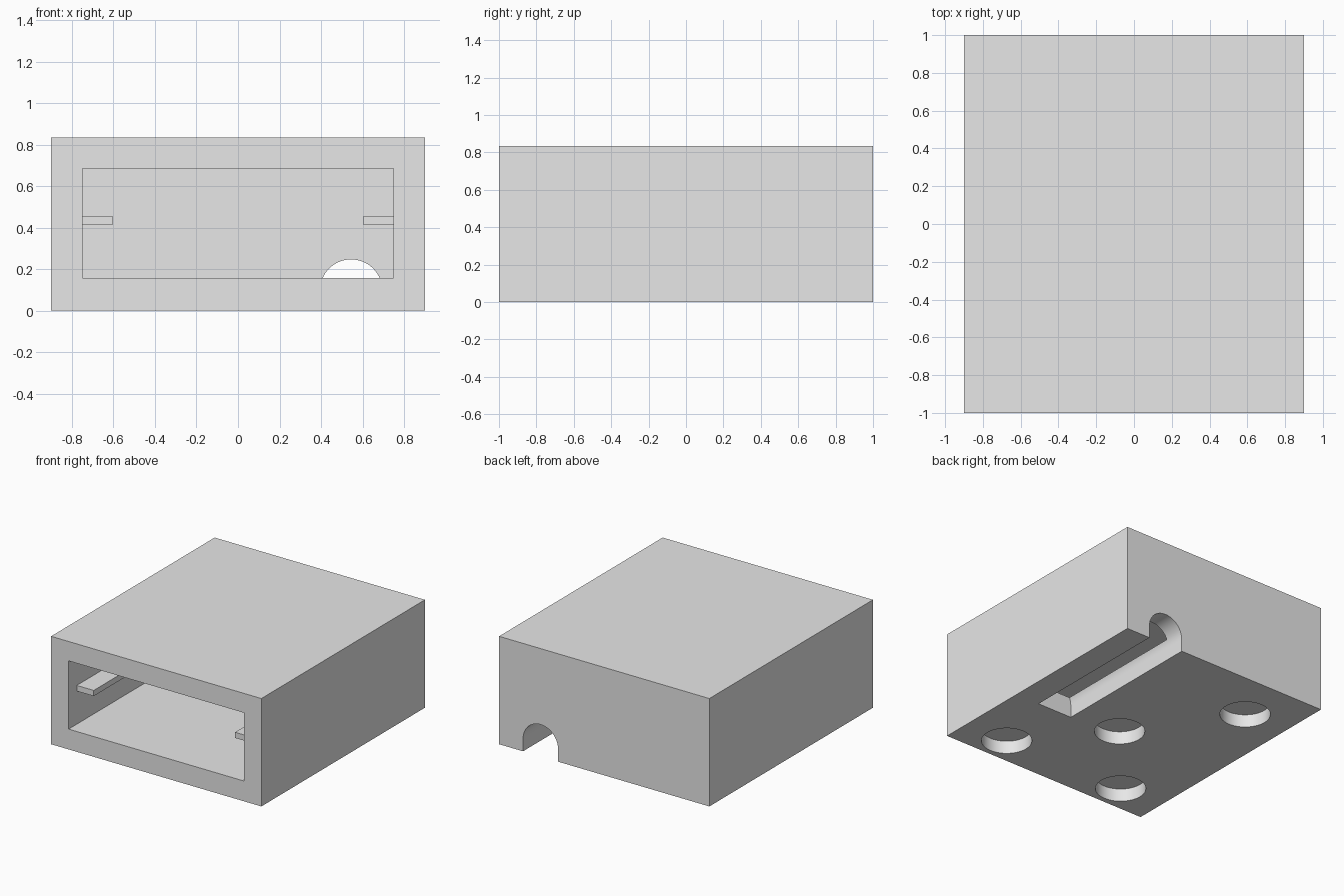
import bpy
import bmesh
from math import sin, cos, pi, radians

if "Cube" in bpy.data.objects:
    bpy.data.objects.remove(bpy.data.objects["Cube"], do_unlink=True)

grey = bpy.data.materials.new("light_grey")
grey.use_nodes = True
colour = (0.8, 0.8, 0.8, 1)
grey.diffuse_color = colour
grey.node_tree.nodes["Principled BSDF"].inputs["Base Color"].default_value = colour


def prism(name, points, offset):
    """Extrude a closed outline of 3D points along the offset vector."""
    bm = bmesh.new()
    face = bm.faces.new([bm.verts.new(p) for p in points])
    result = bmesh.ops.extrude_face_region(bm, geom=[face])
    moved = [v for v in result["geom"] if isinstance(v, bmesh.types.BMVert)]
    bmesh.ops.translate(bm, verts=moved, vec=offset)
    bmesh.ops.recalc_face_normals(bm, faces=bm.faces)
    mesh = bpy.data.meshes.new(name)
    bm.to_mesh(mesh)
    bm.free()
    mesh.materials.append(grey)
    obj = bpy.data.objects.new(name, mesh)
    bpy.context.collection.objects.link(obj)
    return obj


def block(name, x, y, z):
    """Box from (min, max) ranges."""
    outline = [(x[0], y[0], z[0]), (x[1], y[0], z[0]),
               (x[1], y[0], z[1]), (x[0], y[0], z[1])]
    return prism(name, outline, (0, y[1] - y[0], 0))


def cut(target, cutter):
    """Subtract the cutter from the target, then discard it."""
    cutter.hide_render = True
    mod = target.modifiers.new("cut", 'BOOLEAN')
    mod.operation = 'DIFFERENCE'
    mod.solver = 'EXACT'
    mod.object = cutter
    bpy.context.view_layer.objects.active = target
    bpy.ops.object.modifier_apply(modifier=mod.name)
    bpy.data.objects.remove(cutter, do_unlink=True)


WALL = 0.15
FLOOR = 0.157
CEILING = 0.685
HALF_IN = 0.75

# Housing with an open-fronted cavity
housing = block("housing", (-0.9, 0.9), (-1, 1), (0, 0.835))
cut(housing, block("cavity_cutter", (-HALF_IN, HALF_IN), (-1.2, 1 - WALL), (FLOOR, CEILING)))

# Round-topped cable slot through the floor and the back wall
slot_x, slot_r, slot_z = 0.545, 0.15, 0.097
arch = [(slot_x + slot_r * cos(pi * i / 32), -0.23, slot_z + slot_r * sin(pi * i / 32))
        for i in range(33)]
arch += [(slot_x - slot_r, -0.23, -0.2), (slot_x + slot_r, -0.23, -0.2)]
cut(housing, prism("slot_cutter", arch, (0, 1.5, 0)))

# Blind round recesses in the underside
recess_r, recess_depth = 0.18, 0.1
for cx, cy in [(0.53, -0.78), (-0.53, -0.78), (0, -0.16), (-0.53, 0.6)]:
    ring = [(cx + recess_r * cos(2 * pi * i / 64), cy + recess_r * sin(2 * pi * i / 64), -0.1)
            for i in range(64)]
    cut(housing, prism("recess_cutter", ring, (0, 0, 0.1 + recess_depth)))

# Smooth the curved walls, keep the corners crisp
bpy.ops.object.select_all(action='DESELECT')
housing.select_set(True)
bpy.context.view_layer.objects.active = housing
bpy.ops.object.shade_smooth_by_angle(angle=radians(30))

# Support rails along the inner side walls
for side, name in ((1, "left_rail"), (-1, "right_rail")):
    x = sorted((side * 0.605, side * HALF_IN))
    block(name, x, (-0.9, 1 - WALL), (0.413, 0.457))
